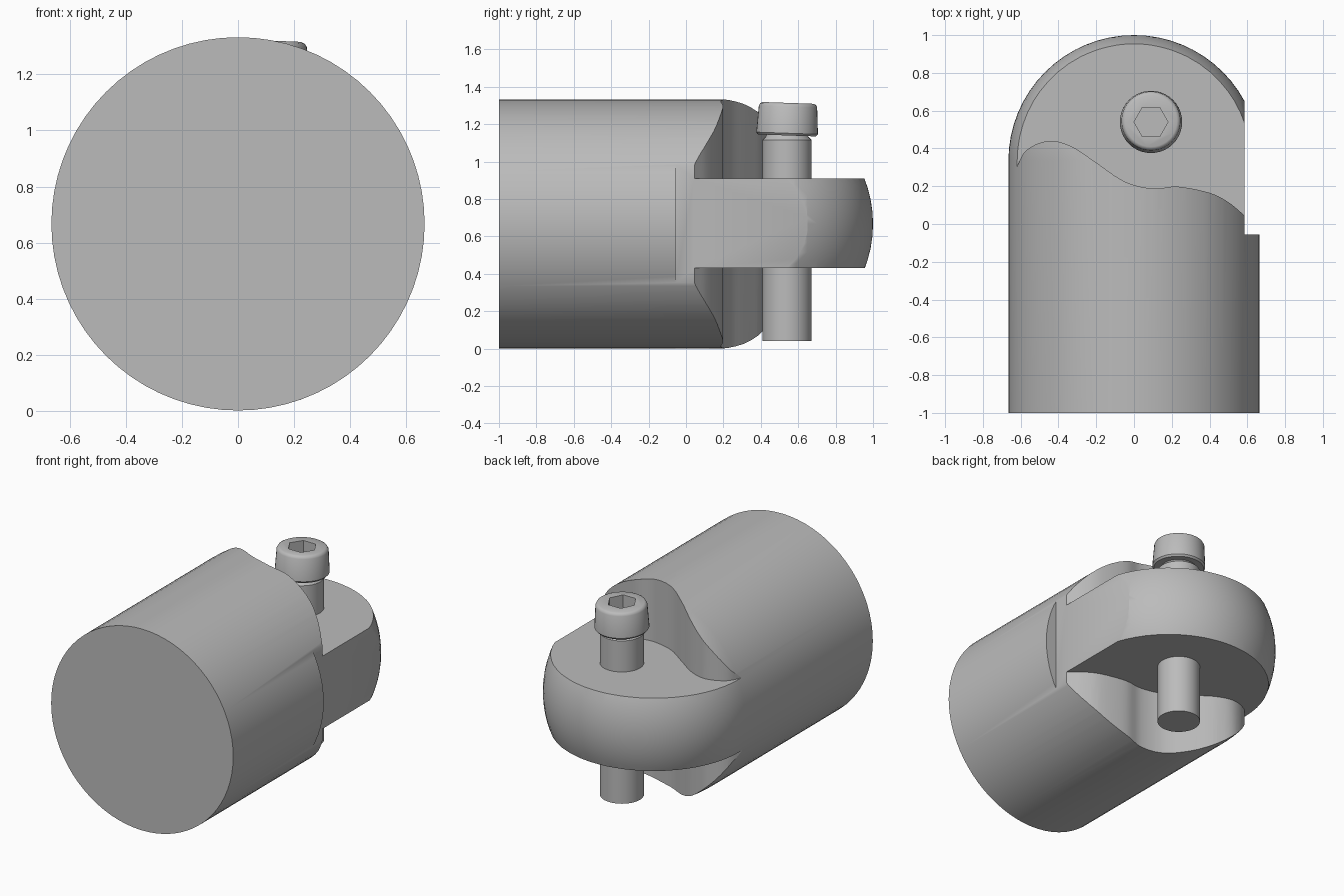
import bpy, bmesh, math
from mathutils import Vector, Matrix

if "Cube" in bpy.data.objects:
    bpy.data.objects.remove(bpy.data.objects["Cube"])

R, CZ, END_Y = 0.665, 0.667, 0.335      # body radius, axis height, centre of the domed end
BOLT_X, BOLT_Y = 0.09, 0.54

grey = bpy.data.materials.new("plain_grey")
grey.diffuse_color = (0.5, 0.5, 0.5, 1)
grey.use_nodes = True
grey.node_tree.nodes["Principled BSDF"].inputs["Base Color"].default_value = grey.diffuse_color


def finish(name, bm):
    bmesh.ops.remove_doubles(bm, verts=bm.verts, dist=1e-5)
    bmesh.ops.recalc_face_normals(bm, faces=bm.faces)
    mesh = bpy.data.meshes.new(name)
    bm.to_mesh(mesh)
    bm.free()
    mesh.materials.append(grey)
    ob = bpy.data.objects.new(name, mesh)
    bpy.context.collection.objects.link(ob)
    return ob


def lathe(name, profile, matrix, sides):
    """Revolve (radius, height) points about local z."""
    bm = bmesh.new()
    rings = []
    for r, h in profile:
        if r < 1e-6:
            rings.append([bm.verts.new((0, 0, h))])
        else:
            rings.append([bm.verts.new((r * math.cos(a), r * math.sin(a), h))
                          for a in (2 * math.pi * i / sides for i in range(sides))])
    for a, b in zip(rings, rings[1:]):
        for i in range(sides):
            j = (i + 1) % sides
            if len(b) == 1:
                bm.faces.new((a[i], a[j], b[0]))
            else:
                bm.faces.new((a[i], a[j], b[j], b[i]))
    for ring in (rings[0], rings[-1]):
        if len(ring) > 1:
            bm.faces.new(ring)
    bm.transform(matrix)
    return finish(name, bm)


def prism(name, outline, z0, z1):
    """Extrude a plan outline from z0 to z1."""
    bm = bmesh.new()
    face = bm.faces.new([bm.verts.new((x, y, z0)) for x, y in outline])
    ext = bmesh.ops.extrude_face_region(bm, geom=[face])
    verts = [v for v in ext["geom"] if isinstance(v, bmesh.types.BMVert)]
    bmesh.ops.translate(bm, verts=verts, vec=(0, 0, z1 - z0))
    return finish(name, bm)


def cut(target, cutter):
    mod = target.modifiers.new("cut", 'BOOLEAN')
    mod.operation, mod.solver, mod.object = 'DIFFERENCE', 'EXACT', cutter
    bpy.context.view_layer.objects.active = target
    bpy.ops.object.modifier_apply(modifier=mod.name)
    bpy.data.objects.remove(cutter)


def smooth(ob, angle=30):
    bpy.ops.object.select_all(action='DESELECT')
    ob.select_set(True)
    bpy.context.view_layer.objects.active = ob
    bpy.ops.object.shade_smooth_by_angle(angle=math.radians(angle))


def spline(pts, steps=5):
    """Smooth curve through the points."""
    p = [Vector(q) for q in [pts[0]] + pts + [pts[-1]]]
    out = []
    for a, b, c, d in zip(p, p[1:], p[2:], p[3:]):
        for k in range(steps):
            t = k / steps
            out.append(0.5 * (2 * b + (c - a) * t + (2 * a - 5 * b + 4 * c - d) * t * t
                              + (3 * b - a - 3 * c + d) * t ** 3))
    return [tuple(q) for q in out] + [pts[-1]]


# Body: round bar with a domed end, lying along y
dome = [(R * math.cos(a), END_Y + R * math.sin(a))
        for a in (math.pi / 2 * i / 16 for i in range(17))]
lay_down = Matrix.Translation((0, 0, CZ)) @ Matrix.Rotation(-math.pi / 2, 4, 'X')
body = lathe("body", [(R, -1.0)] + dome[:-1] + [(0, 1.0)], lay_down, 72)

# Wavy shoulders above and below the flat tongue
wave = spline([(-0.72, 0.1), (-0.63, 0.28), (-0.57, 0.39), (-0.45, 0.44), (-0.33, 0.41),
               (-0.2, 0.325), (-0.05, 0.225), (0.1, 0.187), (0.23, 0.198),
               (0.4, 0.165), (0.5, 0.115), (0.585, 0.045), (0.75, -0.1)])
outline = wave + [(0.75, 1.2), (-0.72, 1.2)]
cut(body, prism("upper_cutter", outline, 0.91, 1.6))
cut(body, prism("lower_cutter", outline, -0.3, 0.43))

# Flat on the right side
cut(body, prism("side_cutter", [(0.585, -0.055), (0.9, -0.055), (0.9, 1.3), (0.585, 1.3)], -0.4, 1.7))
smooth(body)

# Bolt shank with a narrow neck under the head
upright = Matrix.Translation((BOLT_X, BOLT_Y, 0))
shank = lathe("bolt_shank", [(0.132, 0.04), (0.132, 1.115), (0.115, 1.132), (0.10, 1.16)], upright, 40)
smooth(shank)

# Bolt head, slightly tilted, with a hexagonal socket
tilt = Matrix.Translation((BOLT_X, BOLT_Y, 1.14)) @ Matrix.Rotation(math.radians(-2), 4, 'X')
head = lathe("bolt_head", [(0.155, 0), (0.165, 0.012), (0.156, 0.155), (0.149, 0.168), (0.137, 0.174)],
             tilt, 40)
hexagon = [(BOLT_X + 0.09 * math.cos(a), BOLT_Y + 0.09 * math.sin(a))
           for a in (math.pi / 3 * i for i in range(6))]
cut(head, prism("socket_cutter", hexagon, 1.22, 1.5))
smooth(head, 40)
